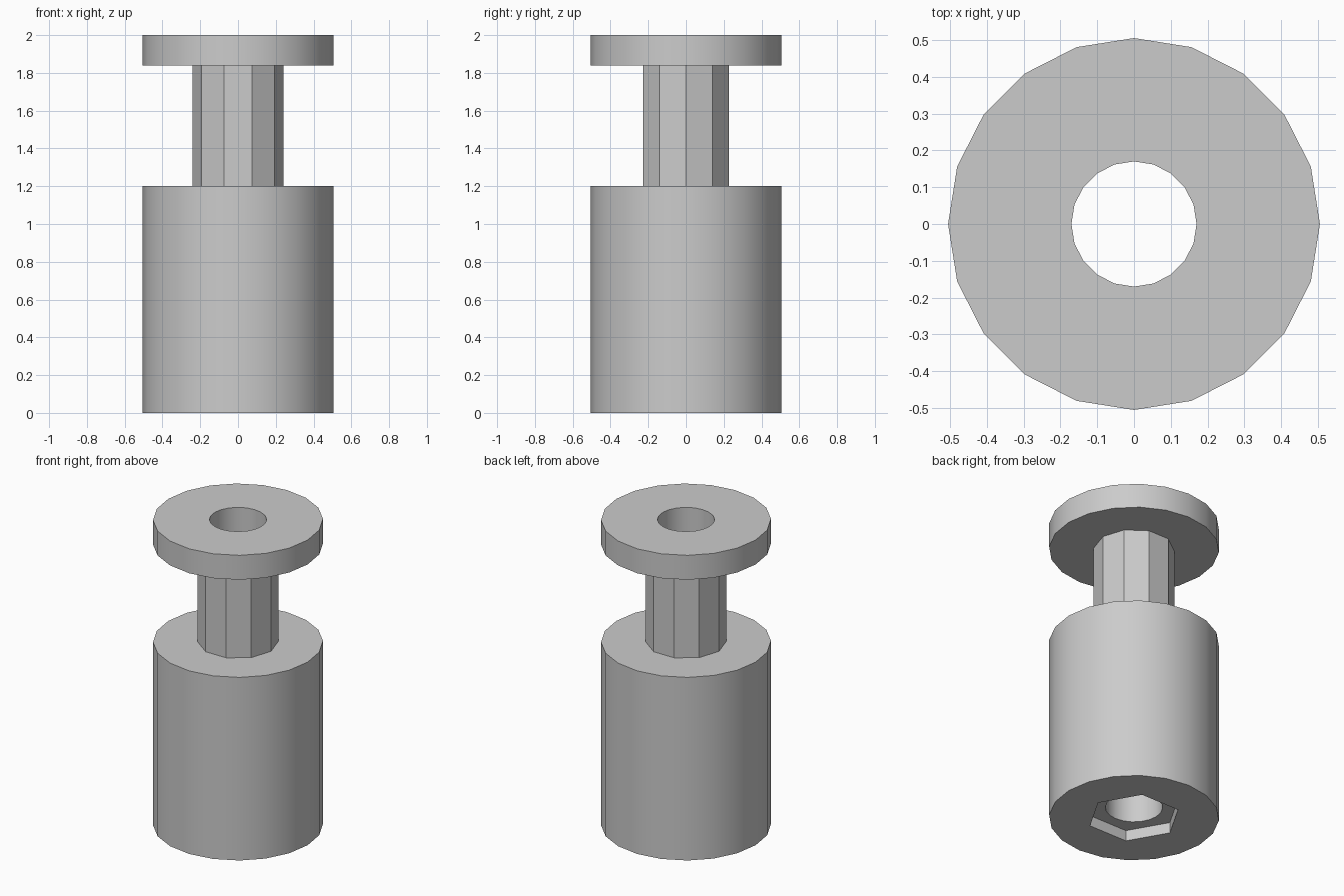
import bpy, bmesh, math
from mathutils import Vector

cube = bpy.data.objects.get("Cube")
if cube:
    bpy.data.objects.remove(cube, do_unlink=True)

grey = bpy.data.materials.new("plain_grey")
grey.use_nodes = True
colour = (0.6, 0.6, 0.6, 1)
grey.diffuse_color = colour
grey.node_tree.nodes["Principled BSDF"].inputs["Base Color"].default_value = colour

# Each section is (number of sides, radius), with a corner on the x axis
OUTER = (20, 0.505)
NECK = (10, 0.24)
BORE = (20, 0.17)
HEX = (6, 0.278)

BODY_TOP, FLANGE_BOTTOM, TOP = 1.2, 1.84, 2.0
RECESS_TOP = 0.07


def ring(bm, section, z):
    sides, radius = section
    angles = [math.tau * i / sides for i in range(sides)]
    return [bm.verts.new((radius * math.cos(a), radius * math.sin(a), z)) for a in angles]


def wall(bm, section, low, high, inward=False):
    """Upright band of quads facing away from, or towards, the axis."""
    a, b = ring(bm, section, low), ring(bm, section, high)
    for i in range(len(a)):
        j = (i + 1) % len(a)
        face = bm.faces.new((a[i], a[j], b[j], b[i]))
        if inward:
            face.normal_flip()


def cap(bm, outside, inside, z, up):
    """Flat plate with a hole, facing up or down."""
    edges = []
    for section in (outside, inside):
        loop = ring(bm, section, z)
        edges += [bm.edges.new((v, loop[i - 1])) for i, v in enumerate(loop)]
    normal = Vector((0, 0, 1 if up else -1))
    made = bmesh.ops.triangle_fill(bm, edges=edges, use_beauty=True, normal=normal)
    for face in made["geom"]:
        if isinstance(face, bmesh.types.BMFace):
            face.normal_update()
            if face.normal.dot(normal) < 0:
                face.normal_flip()


def part(name, walls=(), caps=()):
    bm = bmesh.new()
    for args in walls:
        wall(bm, *args)
    for args in caps:
        cap(bm, *args)
    bmesh.ops.remove_doubles(bm, verts=bm.verts[:], dist=0.0001)
    mesh = bpy.data.meshes.new(name)
    bm.to_mesh(mesh)
    bm.free()
    mesh.materials.append(grey)
    obj = bpy.data.objects.new(name, mesh)
    bpy.context.collection.objects.link(obj)
    bpy.ops.object.select_all(action="DESELECT")
    obj.select_set(True)
    bpy.context.view_layer.objects.active = obj
    bpy.ops.object.shade_smooth_by_angle(angle=math.radians(30))


# Thick lower cylinder
part("body", [(OUTER, 0, BODY_TOP)],
     [(OUTER, NECK, BODY_TOP, True), (OUTER, HEX, 0, False)])

# Six-sided nut pocket in the underside
part("nut_recess", [(HEX, 0, RECESS_TOP, True)], [(HEX, BORE, RECESS_TOP, False)])

# Faceted column between body and flange
part("neck", [(NECK, BODY_TOP, FLANGE_BOTTOM)])

# Thin disc on top
part("flange", [(OUTER, FLANGE_BOTTOM, TOP)],
     [(OUTER, NECK, FLANGE_BOTTOM, False), (OUTER, BORE, TOP, True)])

# Hole running the whole height
part("bore", [(BORE, RECESS_TOP, TOP, True)])
